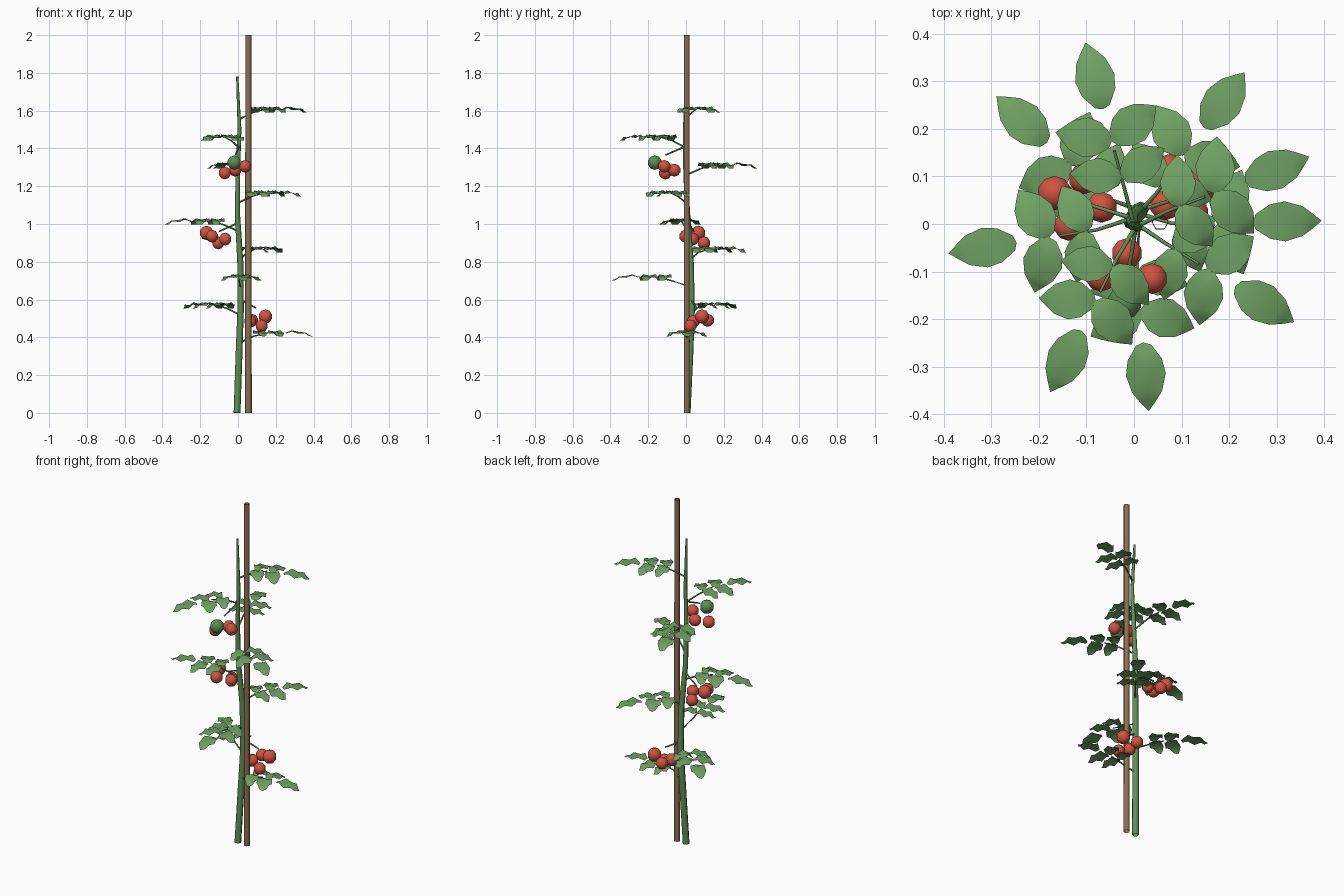
import bpy, bmesh, math
from mathutils import Vector, Matrix

if "Cube" in bpy.data.objects:
    bpy.data.objects.remove(bpy.data.objects["Cube"], do_unlink=True)


def material(name, rgb):
    m = bpy.data.materials.new(name)
    m.use_nodes = True
    m.diffuse_color = (*rgb, 1)
    m.node_tree.nodes["Principled BSDF"].inputs["Base Color"].default_value = (*rgb, 1)
    return m


WOOD = material("stake brown", (0.27, 0.16, 0.085))
STEM = material("stem green", (0.115, 0.28, 0.09))
LEAF = material("leaf green", (0.16, 0.355, 0.125))
RIPE = material("ripe red", (0.65, 0.085, 0.052))
UNRIPE = material("unripe green", (0.1, 0.27, 0.085))


def add(name, bm, mat):
    """Turn a finished bmesh into a smooth-shaded object."""
    for f in bm.faces:
        f.smooth = True
    me = bpy.data.meshes.new(name)
    bm.to_mesh(me)
    bm.free()
    me.materials.append(mat)
    bpy.context.collection.objects.link(bpy.data.objects.new(name, me))


def tube(name, points, radii, mat, sides=8):
    """Open tube swept along a short path."""
    bm = bmesh.new()
    pts = [Vector(p) for p in points]
    turn = [2 * math.pi * k / sides for k in range(sides)]
    rings = []
    for i, p in enumerate(pts):
        way = pts[min(i + 1, len(pts) - 1)] - pts[max(i - 1, 0)]
        u = way.cross(Vector((0, 1, 0)))
        if u.length < way.length * 0.3:
            u = way.cross(Vector((1, 0, 0)))
        u.normalize()
        v = way.normalized().cross(u)
        rings.append([bm.verts.new(p + (u * math.cos(a) + v * math.sin(a)) * radii[i])
                      for a in turn])
    for a, b in zip(rings, rings[1:]):
        for k in range(sides):
            n = (k + 1) % sides
            bm.faces.new((a[k], a[n], b[n], b[k]))
    add(name, bm, mat)


# Stake and gently wavering stem
tube("stake", [(0.055, 0.004, 0), (0.055, 0.004, 2)], [0.018, 0.016], WOOD, 6)
stem_path = [(-0.005, 0.006, 0), (0.005, 0.02, 0.3), (0.014, 0.03, 0.55),
             (0.012, 0.025, 0.8), (-0.003, 0.008, 1.05), (0, -0.003, 1.3),
             (0.008, -0.006, 1.5), (-0.004, 0, 1.78)]
tube("main_stem", stem_path, [0.018, 0.018, 0.017, 0.016, 0.014, 0.012, 0.01, 0.006], STEM)


def on_stem(z):
    for a, b in zip(stem_path, stem_path[1:]):
        if a[2] <= z <= b[2]:
            return Vector(a).lerp(Vector(b), (z - a[2]) / (b[2] - a[2]))


# Leaflet outline: position along length, half width, edge lift
OUTLINE = [(0.04, 0.38, -0.005), (0.25, 0.86, 0.007), (0.47, 1.0, -0.01),
           (0.72, 0.75, 0.004), (0.86, 0.4, -0.008)]


def leaflet(bm, base, yaw, length, half):
    place = Matrix.Translation(base) @ Matrix.Rotation(yaw, 4, "Z")

    def vert(t, w, lift=0):
        arch = 0.035 * t - 0.055 * t * t
        return bm.verts.new(place @ Vector((t * length, w * half, arch + lift)))

    rows = [(vert(t, w, e), vert(t, 0), vert(t, -w, e)) for t, w, e in OUTLINE]
    start, tip = vert(0, 0), vert(1, 0)
    for s in (0, 1):
        bm.faces.new((start, rows[0][s + 1], rows[0][s]))
        for l, m in zip(rows, rows[1:]):
            bm.faces.new((l[s], l[s + 1], m[s + 1], m[s]))
        bm.faces.new((rows[-1][s], rows[-1][s + 1], tip))


# Compound leaves climb the stem in a spiral, each slightly off the regular turn
DRIFT = [0, -1.4, -1.5, 0.4, -2, 0, -1, 0, 0]
for i, drift in enumerate(DRIFT):
    yaw = math.radians(137.5 * i + 1 + drift)
    z = 0.37 + 0.148 * i
    out = Vector((math.cos(yaw), math.sin(yaw), 0))
    level = Vector((0, 0, z + 0.055))
    tube(f"leaf_stalk_{i + 1}", [on_stem(z), out * 0.08 + Vector((0, 0, z + 0.035)),
                                 out * 0.16 + level], [0.005, 0.004, 0.003], STEM, 6)
    bm = bmesh.new()
    leaflet(bm, out * 0.25 + level, yaw, 0.145, 0.042)
    for side in (-1, 1):
        leaflet(bm, out * 0.1 + level, yaw + side * math.radians(70), 0.11, 0.038)
        leaflet(bm, out * 0.18 + level, yaw + side * math.radians(66), 0.12, 0.042)
    add(f"leaf_{i + 1}", bm, LEAF)

# Fruit trusses: stalk angle, stalk height, fruit centres with the largest first
TRUSSES = [
    (30, 0.6, [(0.145, 0.085, 0.51), (0.075, 0.115, 0.49), (0.125, 0.022, 0.46),
               (0.065, 0.04, 0.485)]),
    (157, 1.005, [(-0.167, 0.065, 0.953), (-0.137, -0.003, 0.935), (-0.105, 0.095, 0.9),
                  (-0.068, 0.035, 0.92)]),
    (263, 1.41, [(-0.02, -0.165, 1.325), (0.038, -0.115, 1.305), (-0.07, -0.11, 1.27),
                 (-0.015, -0.062, 1.285)]),
]
for n, (deg, z, fruits) in enumerate(TRUSSES, 1):
    a = math.radians(deg)
    end = Vector((0.11 * math.cos(a), 0.11 * math.sin(a), z - 0.045))
    tube(f"truss_stalk_{n}", [on_stem(z), end], [0.005, 0.004], STEM, 6)
    for k, c in enumerate(fruits):
        bm = bmesh.new()
        bmesh.ops.create_uvsphere(bm, u_segments=10, v_segments=5,
                                  radius=0.038 if k == 0 else 0.034)
        bmesh.ops.translate(bm, verts=bm.verts, vec=c)
        add(f"fruit_{n}_{k + 1}", bm, UNRIPE if n == 3 and k == 0 else RIPE)
